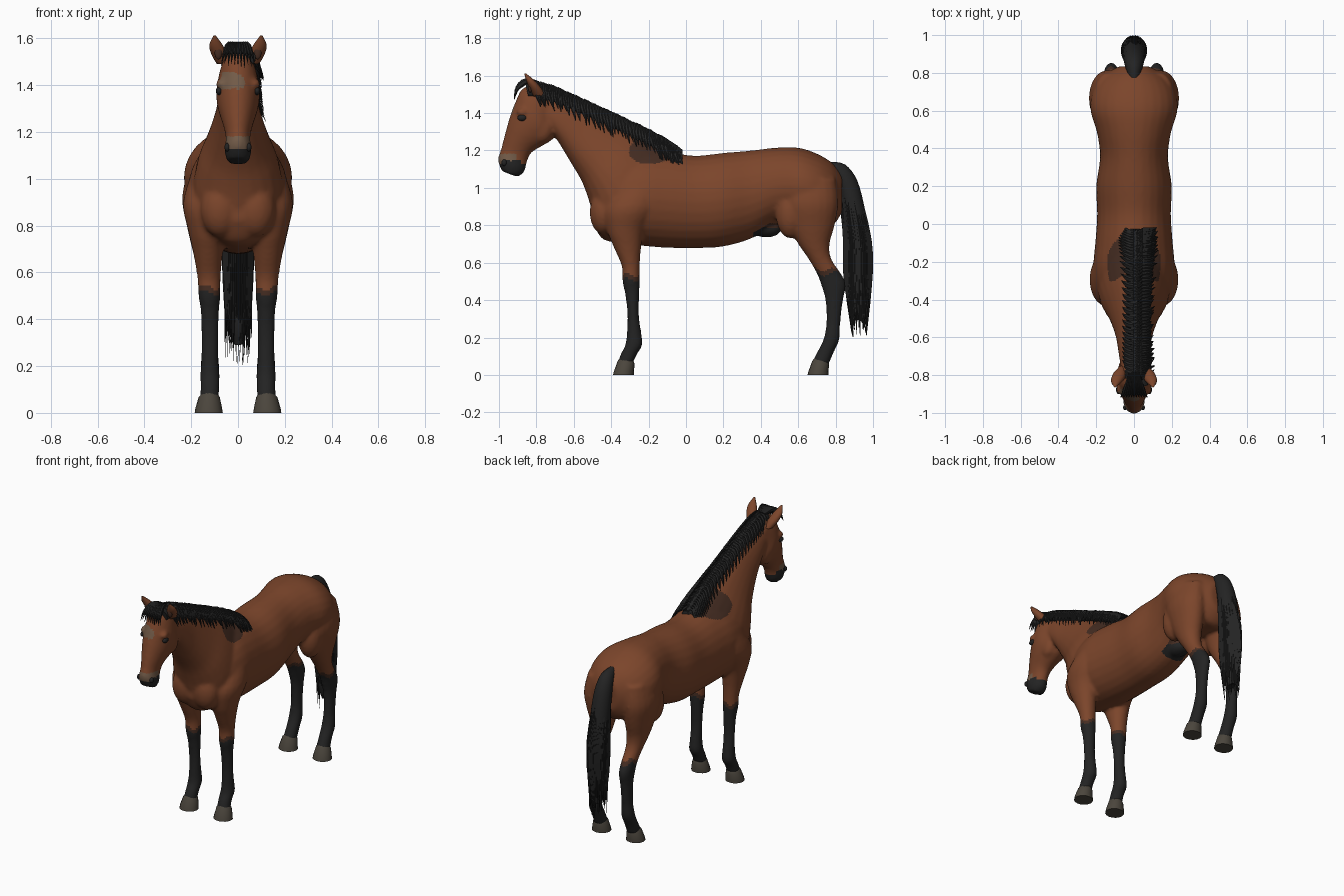
import bpy, bmesh, math, random
from mathutils import Vector, Matrix

random.seed(4)


def mat(name, rgb):
    m = bpy.data.materials.new(name)
    m.diffuse_color = (*rgb, 1)
    return m


BAY = mat("bay_coat", (0.2, 0.06, 0.024))
BLACK = mat("black_hair", (0.017, 0.017, 0.017))
BROWN = mat("dark_brown", (0.06, 0.026, 0.016))
TAN = mat("grey_tan", (0.17, 0.105, 0.065))
HOOF = mat("hoof_horn", (0.07, 0.06, 0.046))


def spline(rows, steps):
    """Smooth rows of numbers with a Catmull-Rom curve."""
    out, n = [], len(rows)
    for i in range(n - 1):
        p = [rows[max(0, min(n - 1, i + k))] for k in (-1, 0, 1, 2)]
        for s in range(steps):
            t = s / steps
            out.append([0.5 * (2 * b + (c - a) * t + (2 * a - 5 * b + 4 * c - d) * t * t
                               + (3 * b - a - 3 * c + d) * t ** 3) for a, b, c, d in zip(*p)])
    return out + [list(rows[-1])]


def skin(bm, rings):
    """Join rings of points into a closed tube."""
    vs = [[bm.verts.new(p) for p in r] for r in rings]
    n = len(vs[0])
    for r, q in zip(vs, vs[1:]):
        for i in range(n):
            bm.faces.new((r[i], r[(i + 1) % n], q[(i + 1) % n], q[i]))
    bm.faces.new(vs[0])
    bm.faces.new(vs[-1])


def loft(bm, rows, steps=4, n=20, taper=0.0, side=1):
    """Rows: front/top point (y, z), back/bottom point (y, z), half width, centre x."""
    rings = []
    for ay, az, by, bz, rx, xc in spline(rows, steps):
        ring = []
        for i in range(n):
            c, s = math.cos(math.tau * i / n), math.sin(math.tau * i / n)
            ring.append((side * (xc + rx * s * (1 - taper * c)),
                         (ay + by) / 2 + c * (ay - by) / 2, (az + bz) / 2 + c * (az - bz) / 2))
        rings.append(ring)
    skin(bm, rings)


def lock(bm, pts, radius, flat=0.5):
    """Tapering lock of hair along a path."""
    path = [Vector(p) for p in spline(pts, 3)]
    rings = []
    for k, p in enumerate(path):
        d = (path[min(k + 1, len(path) - 1)] - path[max(k - 1, 0)]).normalized()
        u = d.cross(Vector((1, 0, 0)))
        u = u.normalized() if u.length > 0.05 else Vector((0, 1, 0))
        v = d.cross(u)
        t = k / (len(path) - 1)
        r = radius * max(0.08, (0.6 + 0.8 * t) if t < 0.5 else 2 * (1 - t))
        rings.append([p + u * r * math.cos(a) + v * r * flat * math.sin(a)
                      for a in (math.tau * i / 6 for i in range(6))])
    skin(bm, rings)


def ball(bm, c, r):
    bmesh.ops.create_uvsphere(bm, u_segments=20, v_segments=12, radius=1,
                              matrix=Matrix.Translation(c) @ Matrix.Diagonal((*r, 1)))


def finish(bm, name, mats, angle=40):
    bmesh.ops.recalc_face_normals(bm, faces=bm.faces[:])
    me = bpy.data.meshes.new(name)
    bm.to_mesh(me)
    bm.free()
    ob = bpy.data.objects.new(name, me)
    bpy.context.collection.objects.link(ob)
    for m in mats:
        me.materials.append(m)
    bpy.ops.object.select_all(action='DESELECT')
    ob.select_set(True)
    bpy.context.view_layer.objects.active = ob
    bpy.ops.object.shade_smooth_by_angle(angle=math.radians(angle))
    return ob


# Torso: y, centre z, half width, half height
bm = bmesh.new()
torso = [(-.50, .90, .06, .08), (-.45, .91, .14, .18), (-.36, .93, .195, .225), (-.23, .94, .215, .25),
         (-.1, .935, .205, .255), (.05, .925, .195, .247), (.2, .937, .2, .25), (.35, .965, .18, .235),
         (.48, 1.01, .195, .205), (.6, 1.01, .23, .205), (.7, .99, .22, .193), (.78, .965, .17, .17),
         (.835, .97, .08, .1)]
loft(bm, [(y, z + h, y, z - h, w, 0) for y, z, w, h in torso], n=28)
# Neck
loft(bm, [(-.02, 1.17, -.42, .76, .17, 0), (-.1, 1.2, -.485, .83, .185, 0), (-.21, 1.26, -.525, .95, .165, 0),
          (-.36, 1.34, -.56, 1.04, .128, 0), (-.52, 1.43, -.625, 1.15, .095, 0),
          (-.66, 1.50, -.685, 1.25, .08, 0), (-.78, 1.54, -.72, 1.3, .07, 0)], n=24, taper=.3)
# Head
loft(bm, [(-.78, 1.555, -.69, 1.42, .06, 0), (-.87, 1.535, -.70, 1.34, .08, 0), (-.912, 1.46, -.705, 1.27, .093, 0),
          (-.945, 1.37, -.75, 1.235, .085, 0), (-.97, 1.28, -.825, 1.19, .064, 0),
          (-.988, 1.21, -.85, 1.14, .052, 0), (-1.005, 1.15, -.865, 1.085, .057, 0),
          (-.985, 1.09, -.90, 1.058, .045, 0)], n=24)
# Legs: z, front y, back y, centre x, half width
front = [(1.05, -.32, -.12, .12, .07), (.9, -.43, -.15, .14, .095), (.78, -.425, -.22, .133, .08),
         (.68, -.385, -.24, .128, .063), (.58, -.343, -.247, .124, .05), (.5, -.34, -.247, .122, .047),
         (.43, -.325, -.25, .12, .039), (.32, -.313, -.252, .12, .036), (.22, -.317, -.238, .12, .037),
         (.16, -.325, -.233, .12, .042), (.11, -.35, -.262, .12, .04), (.05, -.37, -.29, .123, .042)]
hind = [(1.05, .52, .8, .13, .08), (.92, .515, .815, .142, .097), (.8, .55, .795, .137, .082),
        (.7, .6, .768, .13, .066), (.62, .655, .777, .125, .052), (.54, .7, .83, .121, .043),
        (.48, .723, .855, .12, .04), (.4, .745, .84, .12, .035), (.28, .75, .825, .12, .034),
        (.19, .735, .82, .12, .041), (.12, .7, .79, .12, .039), (.05, .665, .76, .122, .042)]
for s in (1, -1):
    for leg in (front, hind):
        loft(bm, [(f, z, b, z, w, x) for z, f, b, x, w in leg], side=s)
    # Breast, stifle, cheek and brow muscles
    ball(bm, (s * .075, -.44, .87), (.085, .075, .12))
    ball(bm, (s * .14, .56, .86), (.075, .08, .13))
    ball(bm, (s * .045, -.775, 1.32), (.04, .065, .08))
    ball(bm, (s * .07, -.875, 1.405), (.026, .03, .022))
# Sheath
ball(bm, (0, .43, .78), (.06, .08, .045))

body = finish(bm, "body", [BAY, BLACK, BROWN, TAN, HOOF], 180)
rm = body.modifiers.new("blend", 'REMESH')
rm.mode = 'VOXEL'
rm.voxel_size = 0.011
rm.use_smooth_shade = True
sm = body.modifiers.new("soften", 'SMOOTH')
sm.factor, sm.iterations = 0.5, 5
for m in ("blend", "soften"):
    bpy.ops.object.modifier_apply(modifier=m)


def coat(c, n):
    """Coat colour index from place and facing."""
    x, y, z = c
    wave = .012 * math.sin(60 * x + 45 * y)
    knee = .51 if y < .2 else .54
    if z < knee + wave:
        return 1
    if z < knee + .025 + wave:
        return 2
    if y < -.84 and z < 1.2:
        if z < 1.125 or (z < 1.145 and abs(x) > .04):
            return 1
        if z < 1.18 and y < -.91:
            return 3
    if y < -.85 and 1.385 < z < 1.445 + wave and -.085 < x < .03 and n.y < -.4:
        return 3
    if ((y + .17) / .135) ** 2 + ((z - 1.215 - .15 * (y + .17)) / .085) ** 2 < 1:
        return 2
    if abs(x) < .08 and .36 < y < .52 and z < .81 and n.z < .3:
        return 2 if z > .79 else 1
    return 0


for p in body.data.polygons:
    p.material_index = coat(p.center, p.normal)
    p.use_smooth = True

# Hooves
bm = bmesh.new()
for s in (1, -1):
    for y in (-.39, .65):
        loft(bm, [(y, 0, y + .112, 0, .06, .125), (y + .005, .02, y + .112, .02, .057, .125),
                  (y + .025, .075, y + .115, .06, .045, .123), (y + .035, .088, y + .11, .075, .034, .122)],
             steps=1, n=16, side=s)
finish(bm, "hooves", [HOOF], 35)

# Ears with dark hollow
bm, inner = bmesh.new(), bmesh.new()
for s in (1, -1):
    loft(bm, [(-.815, 1.49, -.75, 1.49, .025, .065), (-.835, 1.53, -.775, 1.535, .034, .08),
              (-.853, 1.57, -.81, 1.575, .028, .094), (-.865, 1.612, -.855, 1.612, .005, .1)], n=12, side=s)
    ball(inner, (s * .084, -.833, 1.545), (.017, .012, .035))
finish(bm, "ears", [BAY], 60)
finish(inner, "ear_hollows", [BROWN], 60)

# Eyes and nostrils
bm = bmesh.new()
for s in (1, -1):
    ball(bm, (s * .081, -.877, 1.375), (.014, .024, .017))
    ball(bm, (s * .046, -.972, 1.135), (.012, .014, .018))
finish(bm, "eyes_and_nostrils", [BLACK], 60)

# Mane: crest roll with locks falling to one side
crest = spline([(-.03, 1.195), (-.1, 1.245), (-.2, 1.30), (-.4, 1.395), (-.6, 1.485), (-.75, 1.545), (-.86, 1.56)], 12)
bm = bmesh.new()
loft(bm, [(y, z, y + .02, z - .085, .03 + .024 * min(1, i / 8), .022) for i, (y, z) in enumerate(crest[::4])],
     steps=2, n=14)
for i, (y, z) in enumerate(crest[3:-6]):
    r, near = random.random, max(0, (y + .4) / .4)
    drop, out = .1 + .035 * r(), .092 + .03 * near + .02 * r()
    lock(bm, [(-.035, y, z - .03), (.02, y, z + .004 * r()), (.075 + .02 * near, y + .01, z - .035),
              (out, y + .02 + .02 * r(), z - drop)], .021)
    if i % 2:
        lock(bm, [(.03, y, z - .002), (-.02, y, z - .003), (-.048, y + .015, z - .045),
                  (-.062 - .03 * near, y + .03, z - .085)], .019)
# Forelock
for i in range(11):
    x = -.06 + .012 * i
    lock(bm, [(x * .4, -.79, 1.56), (x * .7, -.85, 1.572), (x, -.9, 1.535),
              (x * 1.2, -.918, 1.47 + .025 * random.random())], .018)
finish(bm, "mane", [BLACK], 35)

# Tail: full core with loose strands
bm = bmesh.new()
loft(bm, [(.77, 1.14, .79, 1.06, .03, 0), (.85, 1.125, .82, 1.0, .047, 0), (.915, 1.04, .835, .9, .057, 0),
          (.957, .88, .85, .8, .06, 0), (.978, .7, .855, .68, .058, 0), (.982, .5, .855, .5, .052, 0),
          (.975, .38, .865, .37, .043, 0), (.965, .3, .89, .29, .022, 0)], n=16)
for i in range(44):
    a = math.tau * i / 44
    c, s, r = math.cos(a), math.sin(a), random.random()
    lock(bm, [(.05 * s, .88 + .045 * c, .98 - .1 * r), (.062 * s, .916 + .062 * c, .72),
              (.056 * s, .92 + .063 * c, .48), (.05 * s + .02 * (r - .5), .925 + .04 * c, .2 + .13 * r)], .017)
finish(bm, "tail", [BLACK], 35)
